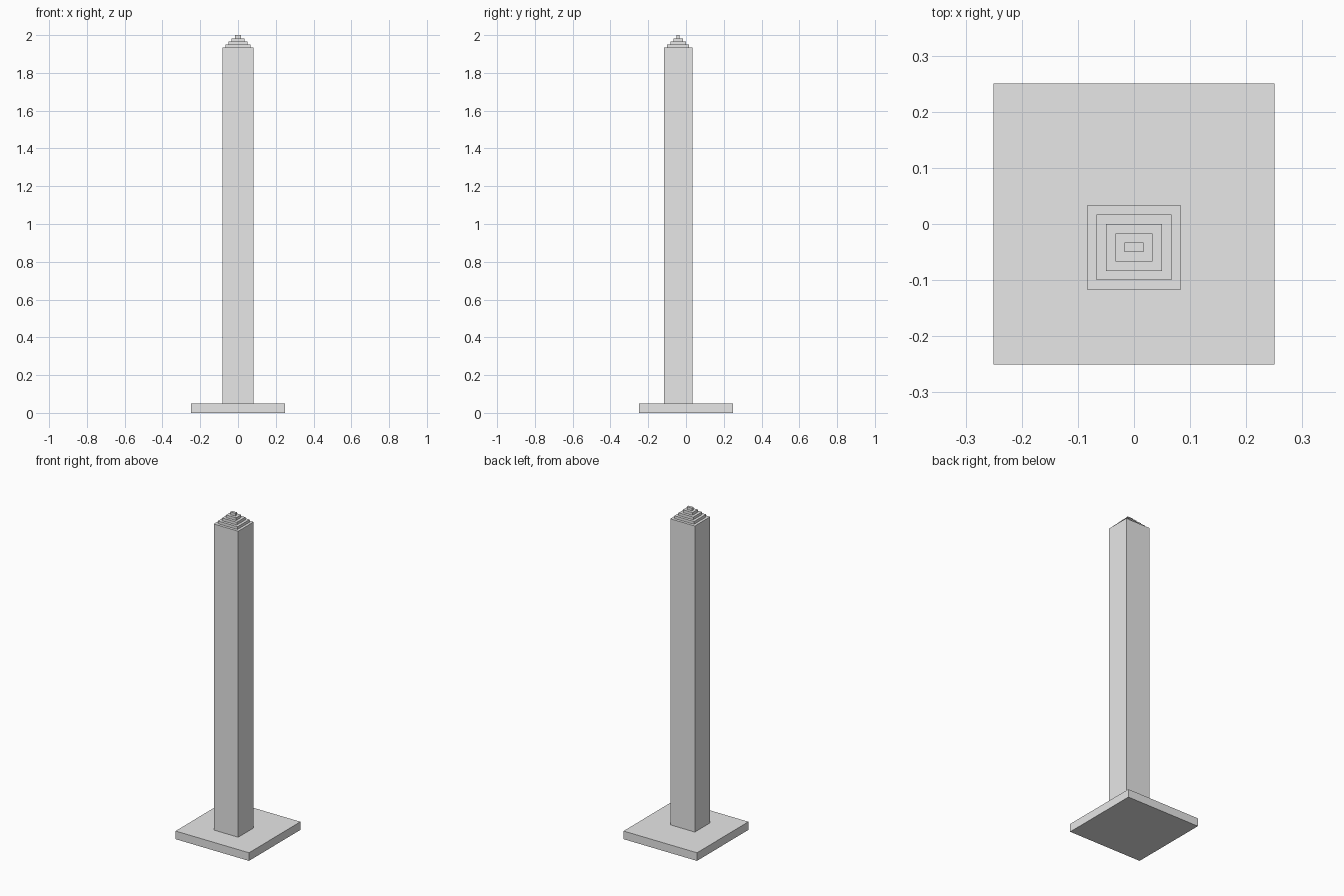
import bpy

default_cube = bpy.data.objects.get("Cube")
if default_cube:
    bpy.data.objects.remove(default_cube, do_unlink=True)

UNIT = 1 / 60        # every part sits on one module
TOWER_Y = -2.5       # the tower stands forward of the plinth centre

# Single stone colour
stone = bpy.data.materials.new("light_grey_stone")
stone.use_nodes = True
stone.diffuse_color = (0.8, 0.8, 0.8, 1)
stone.node_tree.nodes["Principled BSDF"].inputs["Base Color"].default_value = (0.8, 0.8, 0.8, 1)


def block(name, width, depth, height, y, bottom):
    """Add a box, measured in modules, resting on the given level."""
    bpy.ops.mesh.primitive_cube_add(size=1)
    obj = bpy.context.object
    obj.name = name
    obj.data.transform(obj.matrix_world.Diagonal((width * UNIT, depth * UNIT, height * UNIT, 1)))
    obj.location = (0, y * UNIT, (bottom + height / 2) * UNIT)
    obj.data.materials.append(stone)
    return bottom + height


# Plinth and shaft
top = block("plinth", 30, 30, 3, 0, 0)
top = block("shaft", 10, 9, 113, TOWER_Y, top)

# Stepped cap, each tier one module smaller on every side
for tier, width in enumerate((8, 6, 4, 2), start=1):
    top = block(f"cap_tier_{tier}", width, width - 1, 1, TOWER_Y, top)
